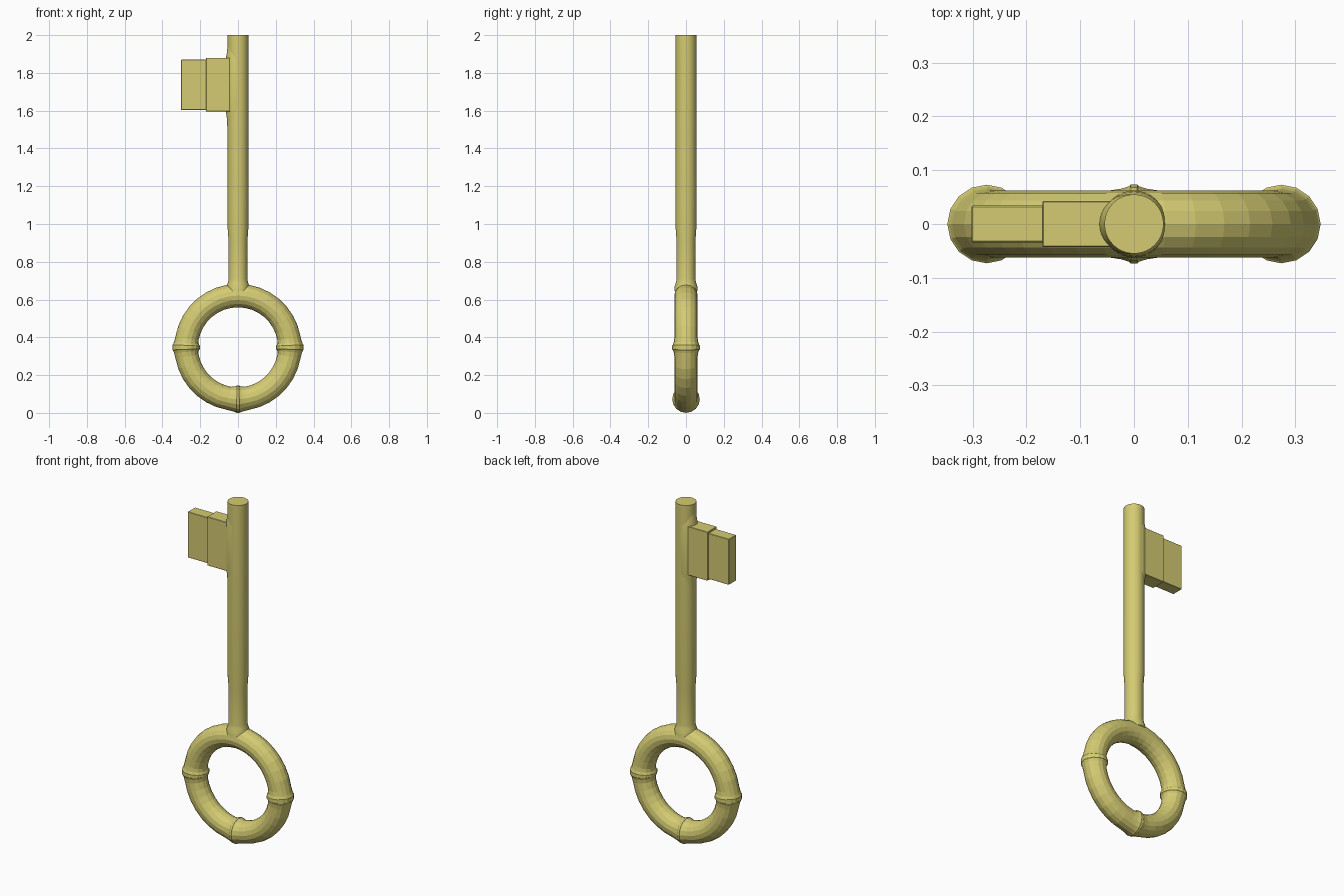
import bpy, bmesh
from math import sin, cos, pi, radians

if "Cube" in bpy.data.objects:
    bpy.data.objects.remove(bpy.data.objects["Cube"])

brass = bpy.data.materials.new("brass")
brass.diffuse_color = (0.66, 0.6, 0.17, 1)
brass.use_nodes = True
brass.node_tree.nodes["Principled BSDF"].inputs["Base Color"].default_value = brass.diffuse_color


def make(name, bm, smooth=False):
    bmesh.ops.recalc_face_normals(bm, faces=bm.faces)
    mesh = bpy.data.meshes.new(name)
    bm.to_mesh(mesh)
    bm.free()
    mesh.materials.append(brass)
    ob = bpy.data.objects.new(name, mesh)
    bpy.context.collection.objects.link(ob)
    if smooth:
        bpy.ops.object.select_all(action='DESELECT')
        bpy.context.view_layer.objects.active = ob
        ob.select_set(True)
        bpy.ops.object.shade_smooth_by_angle(angle=radians(30))
    return ob


def skin(bm, rings, closed):
    """Bridge successive vertex loops, capping the ends when open."""
    n = len(rings[0])
    loops = [[bm.verts.new(p) for p in r] for r in rings]
    for i in range(len(loops) if closed else len(loops) - 1):
        a, b = loops[i], loops[(i + 1) % len(loops)]
        for j in range(n):
            k = (j + 1) % n
            bm.faces.new((a[j], a[k], b[k], b[j]))
    if not closed:
        bm.faces.new(loops[0])
        bm.faces.new(loops[-1])


def lathe(name, profile, x=0, sides=32):
    bm = bmesh.new()
    skin(bm, [[(x + r * cos(2 * pi * j / sides), r * sin(2 * pi * j / sides), z)
               for j in range(sides)] for r, z in profile], False)
    return make(name, bm, True)


def box(name, x0, x1, hy, z0, z1):
    bm = bmesh.new()
    skin(bm, [[(x, -hy, z), (x, hy, z), (x1 + x0 - x, hy, z), (x1 + x0 - x, -hy, z)]
              for x, z in ((x0, z0), (x0, z1))], False)
    ob = make(name, bm)
    bev = ob.modifiers.new("edge", 'BEVEL')
    bev.width, bev.segments = 0.002, 1
    return ob


# Bow: round ring whose tube swells into collars at left, right and bottom
R, CZ, SIDES = 0.274, 0.347, 16
stations = {a: 0.062 for a in range(0, 360, 10) if a not in (0, 180, 270)}
for c, w in ((0, 2.2), (180, 2.2), (270, 1.4)):
    for s in (-1, 1):
        stations[(c + s * 5) % 360] = 0.0655
        stations[(c + s * (w + 0.6)) % 360] = 0.070
        stations[(c + s * w) % 360] = 0.073
bm = bmesh.new()
rings = []
for a in sorted(stations):
    r, t = stations[a], radians(a)
    rings.append([((R + r * cos(u)) * cos(t), r * sin(u), CZ + (R + r * cos(u)) * sin(t))
                  for u in (2 * pi * j / SIDES for j in range(SIDES))])
skin(bm, rings, True)
make("bow_ring", bm)

# Shaft: flared root, slim neck, slightly thicker stem
lathe("shaft", [(0.062, 0.645), (0.060, 0.67), (0.053, 0.69), (0.050, 0.71),
                (0.050, 0.91), (0.055, 0.98), (0.055, 2.0)])

# Weld swelling where the bit joins the shaft
lathe("bit_weld", [(0.044, 1.47), (0.050, 1.57), (0.055, 1.60),
                   (0.055, 1.875), (0.050, 1.90), (0.044, 1.95)], x=-0.01)

# Bit: thick inner plate and thinner outer plate
box("bit_inner", -0.17, 0.0, 0.043, 1.595, 1.88)
box("bit_outer", -0.302, -0.165, 0.034, 1.603, 1.87)
